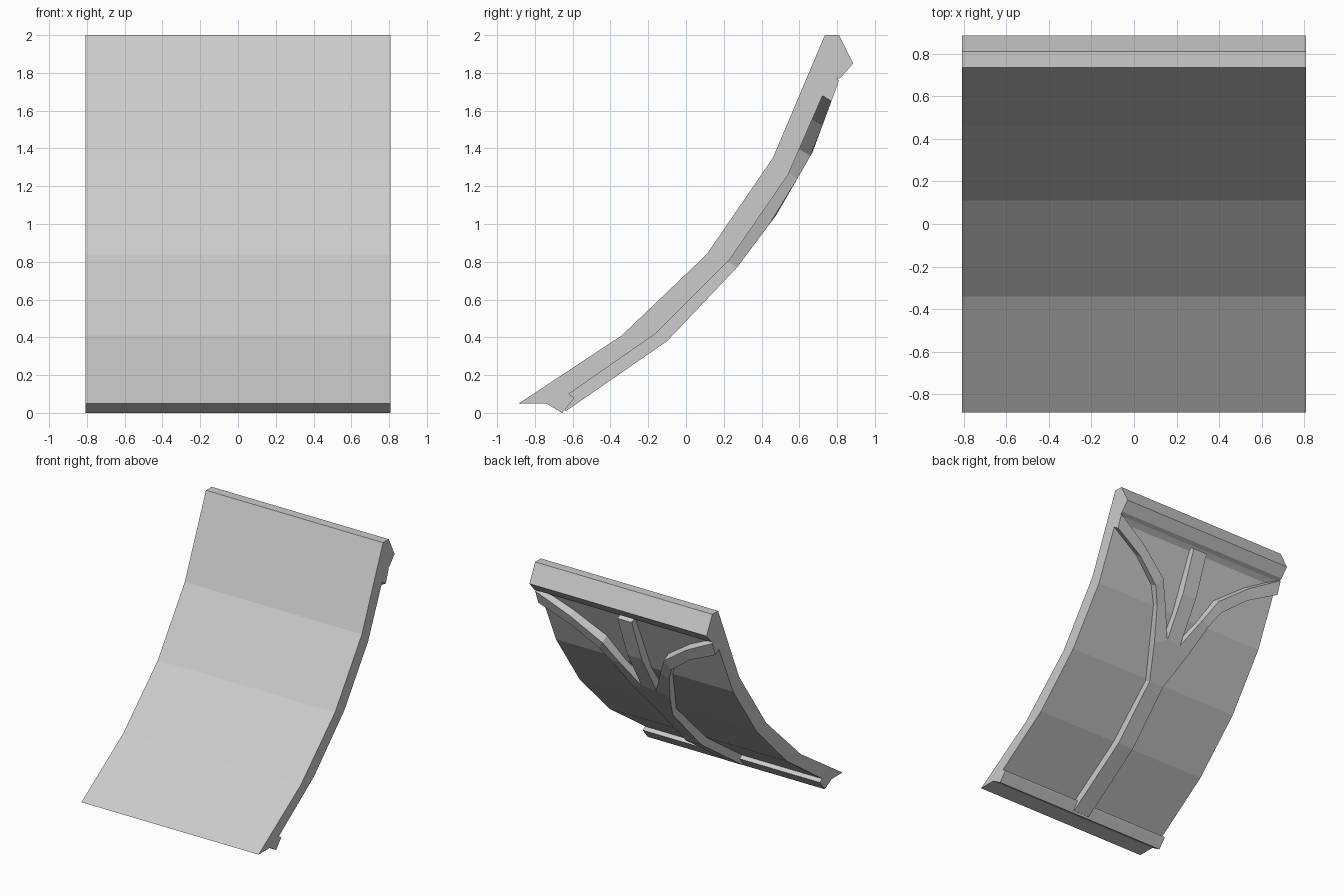
import bpy, bmesh

cube = bpy.data.objects.get("Cube")
if cube:
    bpy.data.objects.remove(cube)

grey = bpy.data.materials.new("plain_grey")
grey.use_nodes = True
grey.diffuse_color = (0.6, 0.6, 0.6, 1)
grey.node_tree.nodes["Principled BSDF"].inputs["Base Color"].default_value = (0.6, 0.6, 0.6, 1)

HALF = 0.807


def finish(name, bm):
    bmesh.ops.recalc_face_normals(bm, faces=bm.faces)
    mesh = bpy.data.meshes.new(name)
    bm.to_mesh(mesh)
    bm.free()
    mesh.materials.append(grey)
    obj = bpy.data.objects.new(name, mesh)
    bpy.context.collection.objects.link(obj)
    return obj


# Curved panel with its top ledge and bottom lip, as a (y, z) profile
front = [(-0.885, 0.05), (-0.34, 0.41), (0.11, 0.84), (0.46, 1.35), (0.735, 2.0)]
ledge = [(0.81, 2.0), (0.885, 1.85), (0.82, 1.775), (0.785, 1.76), (0.745, 1.73)]
back = [(0.54, 1.26), (0.23, 0.81), (-0.16, 0.42), (-0.62, 0.10)]
lip = [(-0.59, 0.08), (-0.605, 0.06), (-0.655, 0.0), (-0.74, 0.05)]

bm = bmesh.new()
side = bm.faces.new([bm.verts.new((-HALF, y, z)) for y, z in front + ledge + back + lip])
swept = bmesh.ops.extrude_face_region(bm, geom=[side])["geom"]
bmesh.ops.translate(bm, vec=(2 * HALF, 0, 0),
                    verts=[v for v in swept if isinstance(v, bmesh.types.BMVert)])
# the starting face stays as the near cap
finish("curved_panel", bm)

# Outer surface that all ribs follow, as (z, y)
OUTER = [(0.01, -0.635), (0.38, -0.1), (0.77, 0.27), (1.05, 0.48),
         (1.38, 0.67), (1.65, 0.77), (1.76, 0.81)]


def outer_y(z):
    for (z0, y0), (z1, y1) in zip(OUTER, OUTER[1:]):
        if z <= z1:
            return y0 + (y1 - y0) * (z - z0) / (z1 - z0)
    return OUTER[-1][1]


def rib(name, stations, sign=1):
    """Bar through pairs of (x, z) edge points, sunk into the panel."""
    bm = bmesh.new()
    rings = []
    for pair in stations:
        top = [(sign * x, outer_y(z), z) for x, z in pair]
        sunk = [(x, y - 0.08, z + 0.05) for x, y, z in reversed(top)]
        rings.append([bm.verts.new(p) for p in top + sunk])
    for a, b in zip(rings, rings[1:]):
        for i in range(4):
            j = (i + 1) % 4
            bm.faces.new((a[i], a[j], b[j], b[i]))
    bm.faces.new(rings[0])
    bm.faces.new(rings[-1])
    return finish(name, bm)


def straight(steps):
    return [((w, z), (-w, z)) for w, z in steps]


# Trunk, centre rib and the two curving branches
rib("trunk_rib", straight([(0.075, 0.01), (0.072, 0.38), (0.068, 0.77)]))
rib("centre_rib", straight([(0.001, 0.77), (0.065, 1.05), (0.065, 1.38),
                            (0.065, 1.65), (0.065, 1.73)]))
branch = [((0.068, 0.77), (0.0, 0.77)),
          ((0.165, 1.0), (0.065, 1.05)),
          ((0.26, 1.24), (0.19, 1.27)),
          ((0.33, 1.36), (0.28, 1.43)),
          ((0.54, 1.52), (0.53, 1.61)),
          ((HALF, 1.65), (HALF, 1.76))]
for label, sign in (("left", 1), ("right", -1)):
    rib(label + "_branch_rib", branch, sign)
